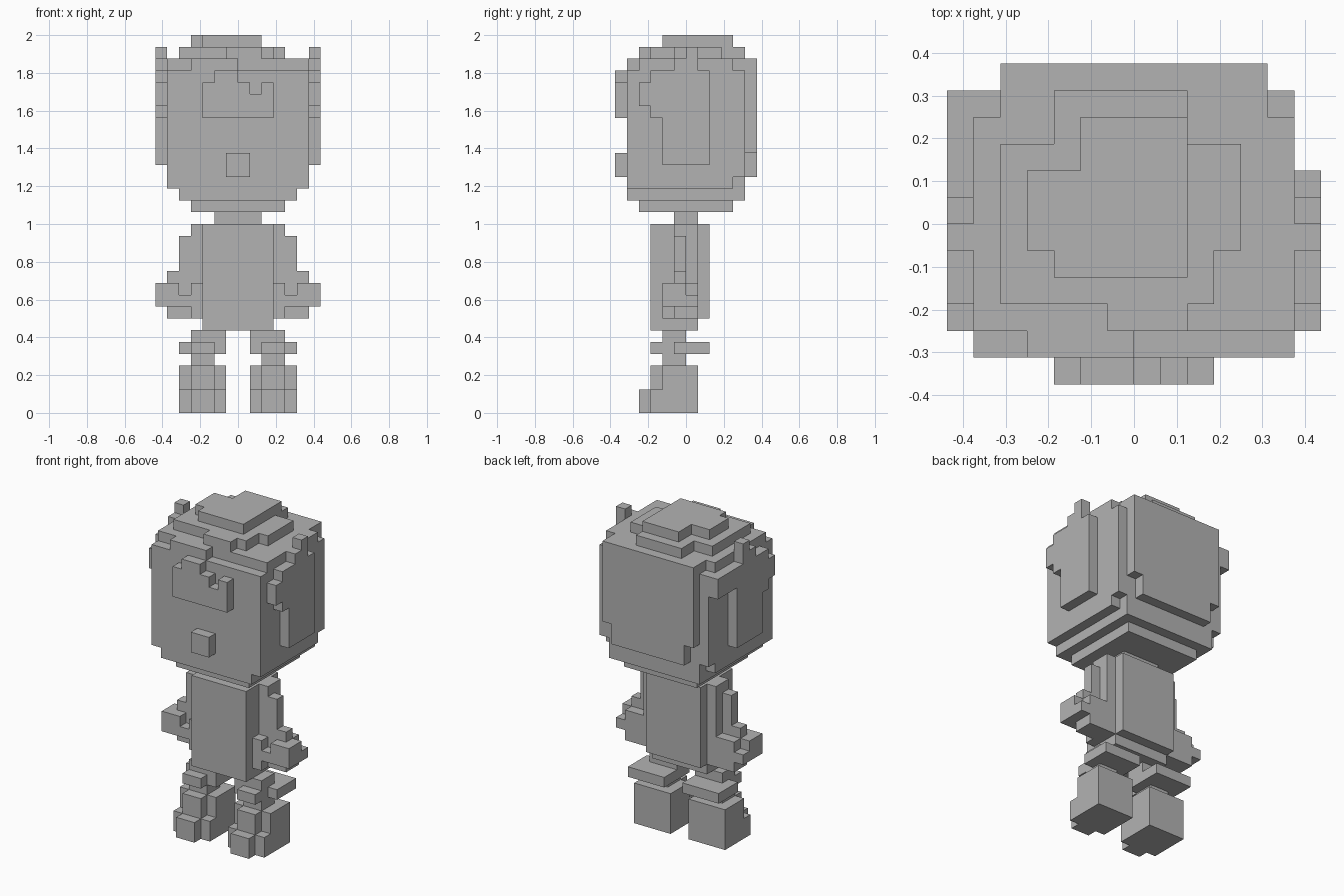
import bpy
import bmesh
from mathutils import Vector

if "Cube" in bpy.data.objects:
    bpy.data.objects.remove(bpy.data.objects["Cube"])

U = 1 / 16  # edge length of one block

grey = bpy.data.materials.new("light_grey")
grey.diffuse_color = (0.45, 0.45, 0.45, 1)
grey.use_nodes = True
grey.node_tree.nodes["Principled BSDF"].inputs["Base Color"].default_value = grey.diffuse_color


def box(x0, x1, y0, y1, z0, z1):
    return {(x, y, z) for x in range(x0, x1) for y in range(y0, y1) for z in range(z0, z1)}


def mirror(cells):
    return {(-1 - x, y, z) for x, y, z in cells}


def build(name, cells):
    """Skin the outside of a set of blocks and merge its flat areas."""
    bm = bmesh.new()
    verts = {}
    for c in cells:
        for axis in range(3):
            for s in (0, 1):
                n = list(c)
                n[axis] += 2 * s - 1
                if tuple(n) in cells:
                    continue
                a, b = (axis + 1) % 3, (axis + 2) % 3
                ring = []
                for da, db in ((0, 0), (1, 0), (1, 1), (0, 1)):
                    p = list(c)
                    p[axis] += s
                    p[a] += da
                    p[b] += db
                    p = tuple(p)
                    if p not in verts:
                        verts[p] = bm.verts.new(Vector(p) * U)
                    ring.append(verts[p])
                bm.faces.new(ring if s else ring[::-1])
    bmesh.ops.dissolve_limit(bm, angle_limit=0.01, verts=bm.verts, edges=bm.edges)
    mesh = bpy.data.meshes.new(name)
    bm.to_mesh(mesh)
    bm.free()
    mesh.materials.append(grey)
    obj = bpy.data.objects.new(name, mesh)
    bpy.context.collection.objects.link(obj)


def pair(name, cells):
    build("left_" + name, cells)
    build("right_" + name, mirror(cells))


# Feet: stepped toe, wider heel
foot = box(1, 5, -3, 1, 0, 2) | box(1, 5, -2, 1, 2, 4)
foot |= box(2, 4, -4, -3, 0, 2) | box(2, 4, -3, -2, 2, 4)
pair("foot", foot)

# Legs with a flared cuff
leg = box(2, 4, -2, 0, 4, 5) | box(1, 4, -2, 0, 5, 7)
leg |= box(1, 5, -1, 2, 5, 6) | box(2, 4, -3, -1, 5, 6)
pair("leg", leg)

# Torso with back panel, and neck
build("torso", box(-3, 3, -3, 1, 7, 16) | box(-3, 3, 1, 2, 8, 16))
build("neck", box(-2, 2, -1, 1, 16, 17))

# Arms: sleeve, forearm and hand with a notch
arm = box(3, 4, -1, 1, 8, 16) | box(4, 5, -1, 0, 8, 15) | box(4, 6, -1, 1, 8, 11)
arm |= box(5, 6, -1, 0, 11, 12)
arm |= box(3, 7, -2, 1, 9, 10) | box(5, 7, -2, 0, 10, 11)
arm |= box(3, 4, -2, -1, 8, 11)
pair("arm", arm)

# Head: stepped jaw and main block
head = box(-4, 4, -4, 4, 17, 18) | box(-5, 5, -5, 5, 18, 19)
head |= box(-6, 6, -5, 5, 19, 29)
head -= box(-6, 6, 4, 5, 19, 20) - box(-5, 5, 4, 5, 19, 20)

# Hair at the back of the head
head |= box(-5, 5, 5, 6, 22, 30) | box(-4, 4, 5, 6, 20, 22)

# Hair at the sides of the head, with raised tufts
side = box(6, 7, -2, 2, 21, 29) | box(6, 7, -3, -2, 25, 29) | box(6, 7, -4, -3, 26, 28)
side |= box(6, 7, -1, 1, 29, 30) | box(6, 7, 0, 1, 30, 31)
head |= side | mirror(side) | box(-7, -6, 2, 5, 27, 29)

# Crown layers
head |= box(-6, 6, -4, 4, 29, 30) | box(-5, 5, 4, 5, 29, 30)
head |= box(-4, 0, -5, -4, 29, 30)
head |= box(-5, 3, -3, 3, 30, 31) | box(3, 4, -1, 3, 30, 31)
head |= box(-3, 2, 3, 5, 30, 31) | box(-1, 2, -4, -3, 30, 31)
head |= box(-4, 2, -1, 2, 31, 32) | box(-3, 2, -2, -1, 31, 32) | box(-2, 2, 2, 4, 31, 32)
build("head", head)

# Fringe over the forehead
fringe = box(-3, 3, -6, -5, 25, 28) - box(1, 2, -6, -5, 27, 28)
fringe |= box(-2, 0, -6, -5, 28, 29)
build("fringe", fringe)

# Nose
build("nose", box(-1, 1, -6, -5, 20, 22))
